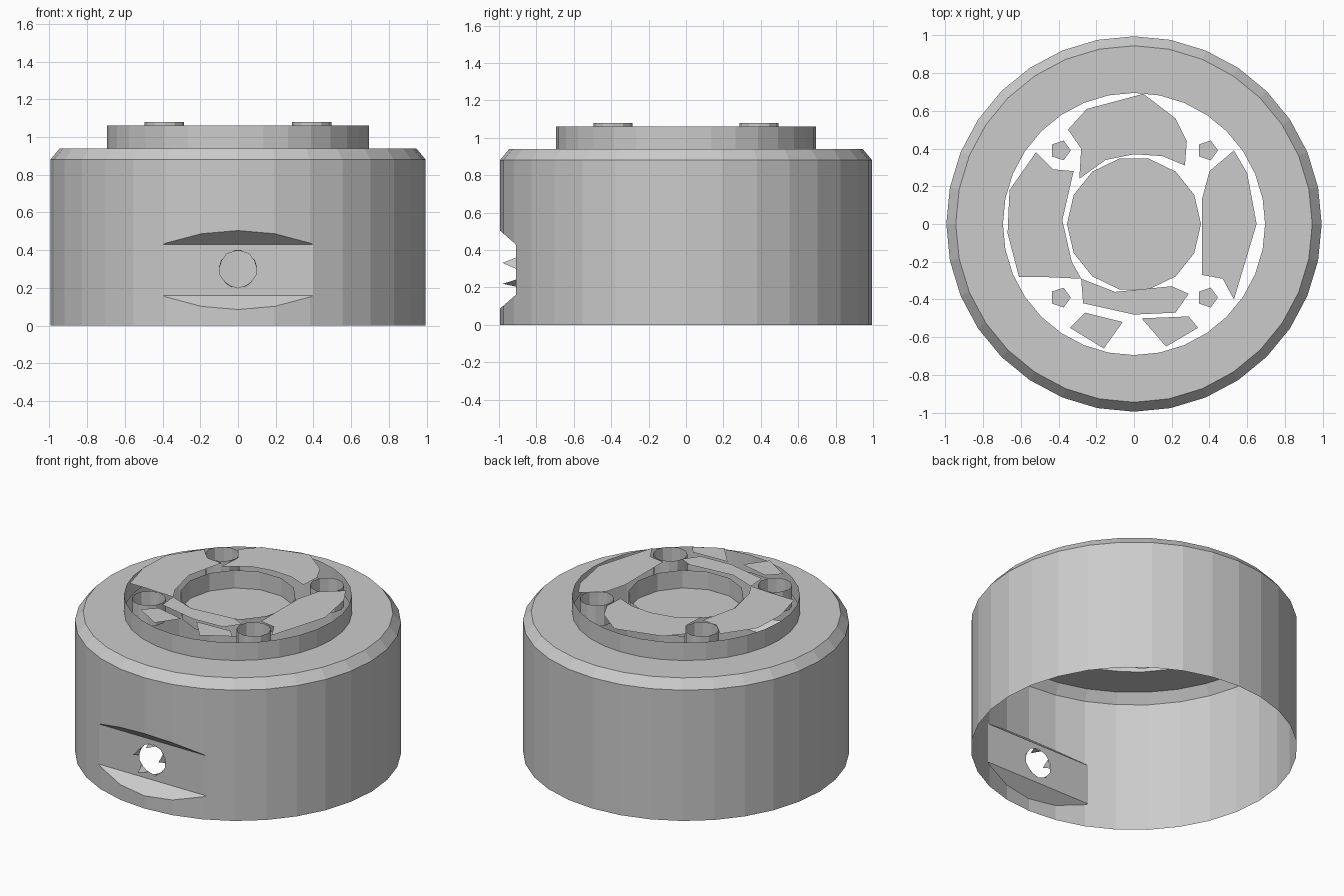
import bpy, bmesh, math

if "Cube" in bpy.data.objects:
    bpy.data.objects.remove(bpy.data.objects["Cube"])

grey = bpy.data.materials.new("grey")
grey.diffuse_color = (0.6, 0.6, 0.6, 1)
grey.use_nodes = True
grey.node_tree.nodes["Principled BSDF"].inputs["Base Color"].default_value = grey.diffuse_color


def finish(name, bm):
    mesh = bpy.data.meshes.new(name)
    bm.to_mesh(mesh)
    bm.free()
    mesh.materials.append(grey)
    ob = bpy.data.objects.new(name, mesh)
    bpy.context.collection.objects.link(ob)
    return ob


def lathe(name, profile, sides, centre=(0, 0), bottom=False, top=False):
    """Turn (radius, height) pairs round a vertical axis."""
    bm = bmesh.new()
    rings = []
    for r, z in profile:
        rings.append([bm.verts.new((centre[0] + r * math.cos(2 * math.pi * i / sides),
                                    centre[1] + r * math.sin(2 * math.pi * i / sides), z))
                      for i in range(sides)])
    for a, b in zip(rings, rings[1:]):
        for i in range(sides):
            j = (i + 1) % sides
            bm.faces.new((a[i], a[j], b[j], b[i]))
    if bottom:
        bm.faces.new(rings[0][::-1])
    if top:
        bm.faces.new(rings[-1])
    return finish(name, bm)


def cut(target, cutter):
    mod = target.modifiers.new("cut", 'BOOLEAN')
    mod.operation = 'DIFFERENCE'
    mod.solver = 'EXACT'
    mod.object = cutter
    bpy.context.view_layer.objects.active = target
    bpy.ops.object.modifier_apply(modifier=mod.name)
    bpy.data.objects.remove(cutter)


# Housing with chamfered shoulder and raised hub
housing = lathe("housing", [(0.995, 0), (0.995, 0.88), (0.945, 0.94),
                            (0.695, 0.94), (0.695, 1.06)], 32, bottom=True, top=True)

# Front pocket with flat back and sloped top and bottom
bm = bmesh.new()
section = [(-0.91, 0.43), (-0.91, 0.16), (-1.07, 0.02), (-1.07, 0.57)]
left = [bm.verts.new((-0.6, y, z)) for y, z in section]
right = [bm.verts.new((0.6, y, z)) for y, z in section]
bm.faces.new(left)
bm.faces.new(right[::-1])
for i in range(4):
    j = (i + 1) % 4
    bm.faces.new((left[j], left[i], right[i], right[j]))
bmesh.ops.recalc_face_normals(bm, faces=bm.faces)
cut(housing, finish("pocket_cutter", bm))

# Socket opening through the pocket back
bm = bmesh.new()
bmesh.ops.create_cone(bm, cap_ends=True, segments=10, radius1=0.1, radius2=0.1, depth=0.2)
for v in bm.verts:
    v.co = (v.co.x, v.co.z - 0.87, 0.3 + v.co.y)
bmesh.ops.recalc_face_normals(bm, faces=bm.faces)
cut(housing, finish("socket_cutter", bm))

# Open the shell at the base, the hub top and behind the socket
bm = bmesh.new()
bm.from_mesh(housing.data)
spare = []
for f in bm.faces:
    c = f.calc_center_median()
    flat = abs(f.normal.z) > 0.99 and (c.z < 0.01 or c.z > 1.05)
    behind = abs(c.x) < 0.2 and -0.9 < c.y < -0.7 and 0.15 < c.z < 0.45
    if flat or behind:
        spare.append(f)
bmesh.ops.delete(bm, geom=spare, context='FACES')
bm.to_mesh(housing.data)
bm.free()

# Toothed collar round the socket
bm = bmesh.new()
for k in range(0, 10, 2):
    a, b = 2 * math.pi * k / 10, 2 * math.pi * (k + 1) / 10
    points = [(a, -0.91), (b, -0.91), ((a + b) / 2, -0.98)]
    bm.faces.new([bm.verts.new((0.1 * math.cos(t), y, 0.3 + 0.1 * math.sin(t)))
                  for t, y in points])
finish("socket_collar", bm)

# Sunken centre well
lathe("centre_well", [(0.355, 0.94), (0.355, 1.06)], 14, bottom=True)

# Four screw wells with small seats
for sx in (-1, 1):
    for sy in (-1, 1):
        spot = (0.39 * sx, 0.39 * sy)
        lathe("screw_well", [(0.105, 0.94), (0.105, 1.08)], 12, spot)
        lathe("screw_seat", [(0.055, 0.94)], 5, spot, bottom=True)

# Thin top panels between the wells
panels = {
    "rear_panel": [(-0.25, 0.61), (0.05, 0.69), (0.22, 0.56), (0.28, 0.44), (0.27, 0.31),
                   (0.15, 0.36), (0, 0.37), (-0.15, 0.34), (-0.29, 0.24), (-0.28, 0.4), (-0.35, 0.5)],
    "left_panel": [(-0.66, 0.18), (-0.52, 0.38), (-0.43, 0.29), (-0.32, 0.28), (-0.38, 0.02),
                   (-0.33, -0.2), (-0.28, -0.29), (-0.5, -0.28), (-0.61, -0.28), (-0.67, -0.05)],
    "right_panel": [(0.36, 0.13), (0.4, 0.28), (0.53, 0.39), (0.6, 0.27), (0.65, 0),
                    (0.53, -0.4), (0.47, -0.29), (0.36, -0.27)],
    "front_bridge": [(-0.28, -0.29), (-0.1, -0.36), (0.2, -0.33), (0.29, -0.37),
                     (0.22, -0.47), (0, -0.48), (-0.27, -0.42)],
    "front_left_panel": [(-0.26, -0.47), (-0.06, -0.52), (-0.16, -0.66), (-0.34, -0.55)],
    "front_right_panel": [(0.04, -0.5), (0.29, -0.49), (0.34, -0.55), (0.17, -0.65)],
}
for name, outline in panels.items():
    bm = bmesh.new()
    face = bm.faces.new([bm.verts.new((x, y, 1.08)) for x, y in outline])
    face.normal_update()
    if face.normal.z < 0:
        face.normal_flip()
    finish(name, bm)
